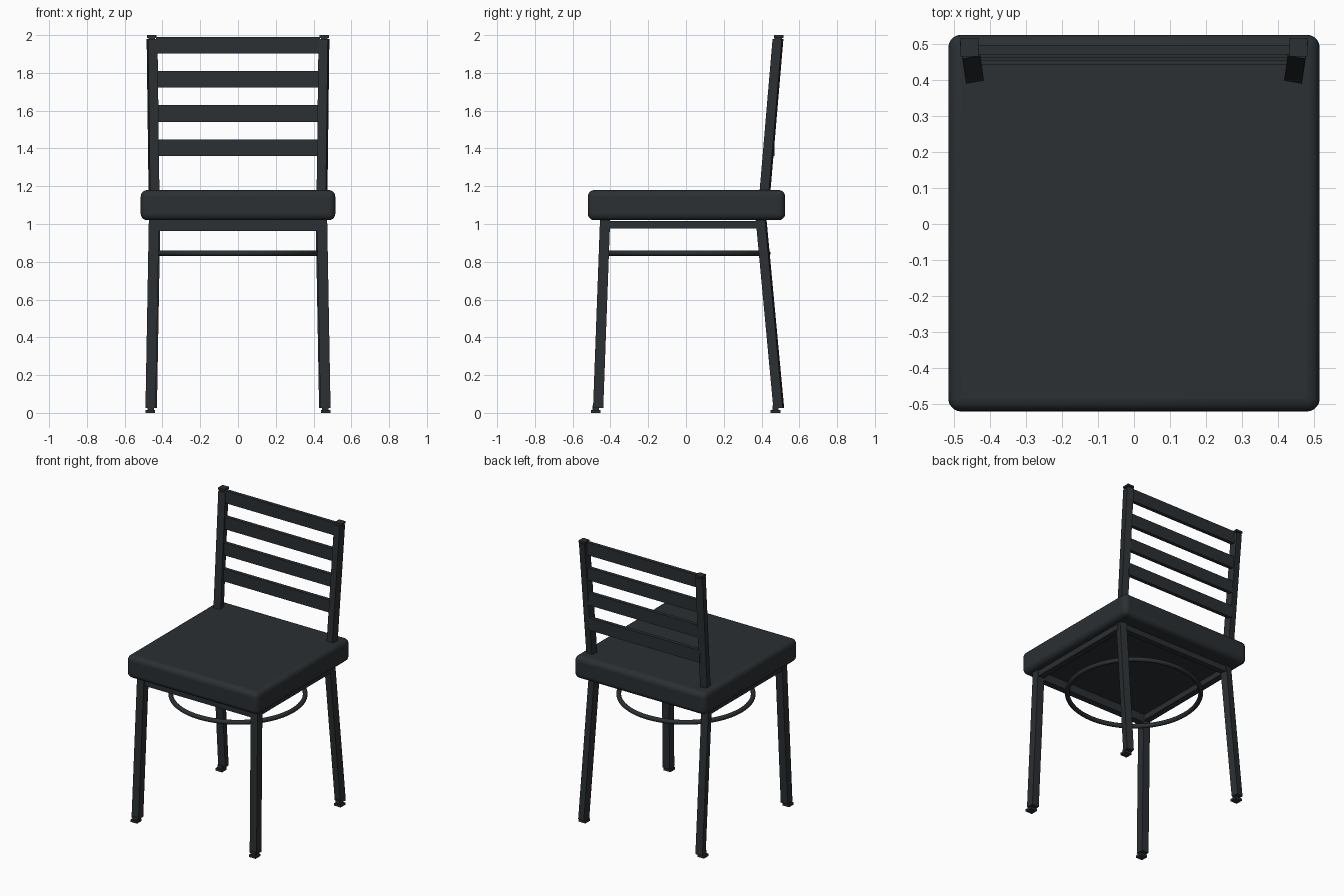
import bpy, bmesh, math
from mathutils import Vector, Matrix

if "Cube" in bpy.data.objects:
    bpy.data.objects.remove(bpy.data.objects["Cube"])

mat = bpy.data.materials.new("charcoal")
mat.diffuse_color = (0.024, 0.029, 0.032, 1)
mat.use_nodes = True
mat.node_tree.nodes["Principled BSDF"].inputs["Base Color"].default_value = mat.diffuse_color


def finish(bm, name):
    bmesh.ops.recalc_face_normals(bm, faces=bm.faces)
    me = bpy.data.meshes.new(name)
    bm.to_mesh(me)
    bm.free()
    ob = bpy.data.objects.new(name, me)
    bpy.context.collection.objects.link(ob)
    me.materials.append(mat)
    return ob


def box(name, lo, hi):
    lo, hi = Vector(lo), Vector(hi)
    bm = bmesh.new()
    bmesh.ops.create_cube(bm, size=1)
    for v in bm.verts:
        v.co = (lo + hi) / 2 + v.co * (hi - lo)
    return finish(bm, name)


def bar(name, bottom, top, size, turn=0):
    """Square tube between two points, turned about its length."""
    bm = bmesh.new()
    bmesh.ops.create_cube(bm, size=1)
    rot = Matrix.Rotation(math.radians(turn), 3, 'Z')
    a, b = Vector(bottom), Vector(top)
    for v in bm.verts:
        off = rot @ Vector((v.co.x * size, v.co.y * size, 0))
        v.co = (b if v.co.z > 0 else a) + off
    return finish(bm, name)


def smooth(ob):
    for o in bpy.context.selected_objects:
        o.select_set(False)
    bpy.context.view_layer.objects.active = ob
    ob.select_set(True)
    bpy.ops.object.shade_smooth_by_angle(angle=math.radians(40))


# Cushion with rounded edges
seat = box("seat", (-0.515, -0.52, 1.02), (0.515, 0.525, 1.18))
bev = seat.modifiers.new("round", 'BEVEL')
bev.width, bev.segments = 0.035, 5
smooth(seat)

# Legs, feet, back posts and caps on both sides
for s, side in ((-1, "left"), (1, "right")):
    bar(f"front_leg_{side}", (s * 0.463, -0.465, 0.025), (s * 0.445, -0.428, 1.03), 0.054)
    bar(f"back_leg_{side}", (s * 0.458, 0.491, 0.025), (s * 0.44, 0.397, 1.03), 0.05, -s * 9.5)
    for y, end in ((-0.478, "front"), (0.474, "back")):
        box(f"{end}_foot_{side}", (s * 0.465 - 0.026, y - 0.026, 0), (s * 0.465 + 0.026, y + 0.026, 0.016))
        box(f"{end}_foot_neck_{side}", (s * 0.463 - 0.017, y - 0.017, 0.014), (s * 0.463 + 0.017, y + 0.017, 0.04))
    bar(f"back_post_{side}", (s * 0.444, 0.412, 1.10), (s * 0.455, 0.487, 1.98), 0.05, -s * 9.5)
    box(f"post_cap_{side}", (s * 0.457 - 0.025, 0.465, 1.986), (s * 0.457 + 0.025, 0.516, 2.0))
    box(f"post_cap_neck_{side}", (s * 0.457 - 0.017, 0.472, 1.97), (s * 0.457 + 0.017, 0.507, 1.99))
    # Side seat rail
    box(f"side_rail_{side}", (s * 0.445 - 0.022, -0.42, 0.975), (s * 0.445 + 0.022, 0.39, 1.015))

# Front and back seat rails
box("front_rail", (-0.43, -0.45, 0.962), (0.43, -0.405, 1.02))
box("back_rail", (-0.43, 0.38, 0.975), (0.43, 0.42, 1.015))

# Backrest slats follow the lean of the posts
for i in range(4):
    z, y = 1.36 + 0.181 * i, 0.443 + 0.0085 * i
    box(f"back_slat_{i + 1}", (-0.435, y, z), (0.435, y + 0.026, z + 0.088))

# Round stretcher ring below the seat
bpy.ops.mesh.primitive_torus_add(location=(0, 0, 0.845), major_radius=0.432, minor_radius=0.0155,
                                 major_segments=64, minor_segments=12)
ring = bpy.context.object
ring.name = "stretcher_ring"
ring.data.materials.append(mat)
smooth(ring)
